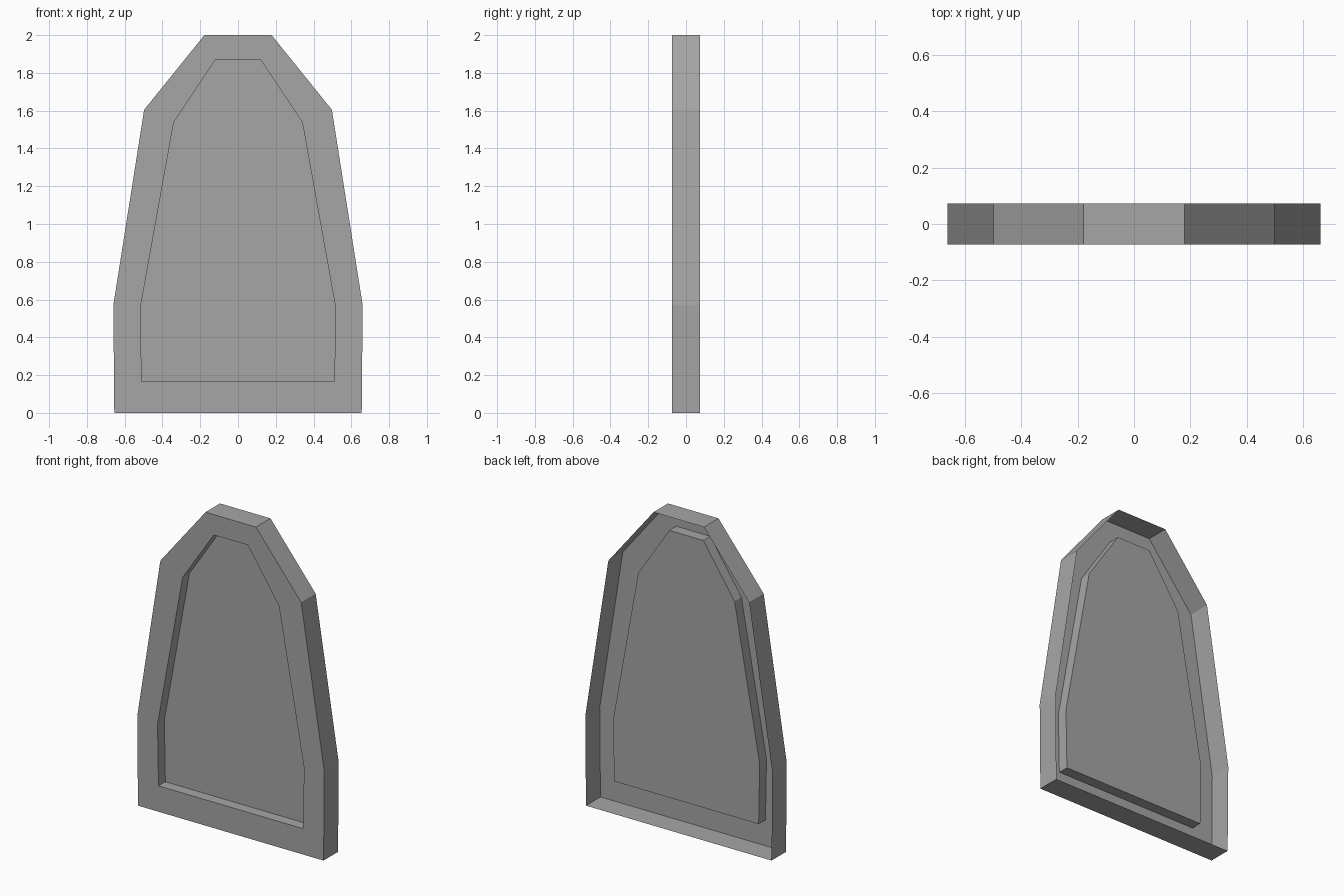
import bpy
import bmesh

cube = bpy.data.objects.get("Cube")
if cube:
    bpy.data.objects.remove(cube, do_unlink=True)

# Half outlines (x, z), from the bottom up on the +x side
OUTER = [(0.655, 0.0), (0.66, 0.57), (0.497, 1.605), (0.178, 2.0)]
INNER = [(0.51, 0.165), (0.517, 0.555), (0.34, 1.54), (0.12, 1.87)]
FRONT, BACK, FLOOR = -0.073, 0.073, -0.004

# Single grey material
grey = bpy.data.materials.new("plain_grey")
grey.use_nodes = True
colour = (0.38, 0.38, 0.38, 1.0)
grey.diffuse_color = colour
grey.node_tree.nodes["Principled BSDF"].inputs["Base Color"].default_value = colour

bm = bmesh.new()


def loop(half, y):
    """Mirrored closed outline at depth y."""
    points = half + [(-x, z) for x, z in reversed(half)]
    return [bm.verts.new((x, y, z)) for x, z in points]


def bridge(a, b):
    """Quads joining two matching outlines."""
    for i in range(len(a)):
        j = (i + 1) % len(a)
        bm.faces.new((a[i], a[j], b[j], b[i]))


# Outer wall, front rim, recess wall and recess floor; the back stays open
outlines = [loop(OUTER, BACK), loop(OUTER, FRONT),
            loop(INNER, FRONT), loop(INNER, FLOOR)]
for a, b in zip(outlines, outlines[1:]):
    bridge(a, b)
bm.faces.new(outlines[-1])

mesh = bpy.data.meshes.new("recessed_panel")
bm.to_mesh(mesh)
bm.free()
mesh.materials.append(grey)
panel = bpy.data.objects.new("recessed_panel", mesh)
bpy.context.collection.objects.link(panel)
